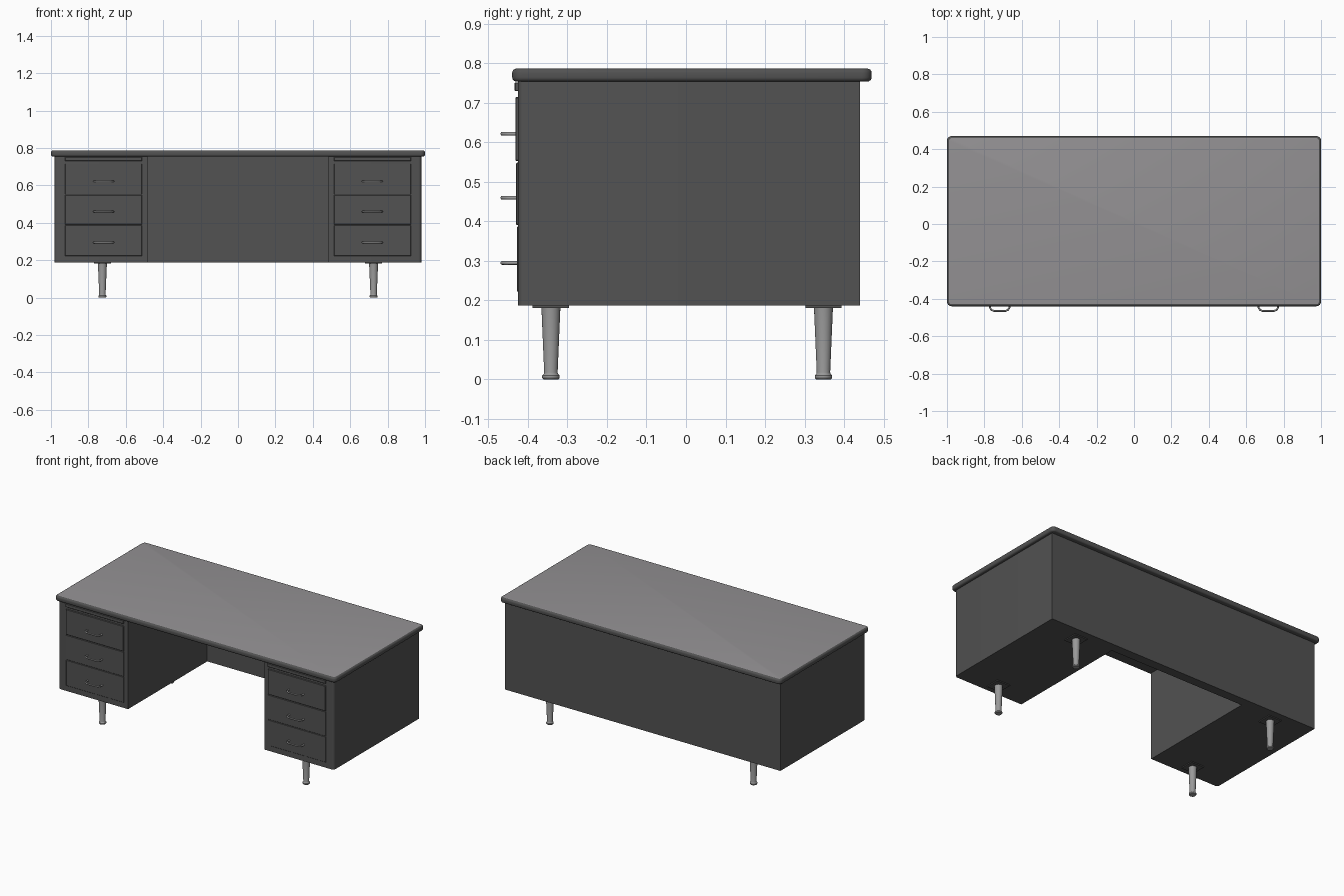
import bpy
import bmesh
import math

cube = bpy.data.objects.get("Cube")
if cube:
    bpy.data.objects.remove(cube, do_unlink=True)


def material(name, r, g, b):
    m = bpy.data.materials.new(name)
    m.use_nodes = True
    m.diffuse_color = (r, g, b, 1)
    m.node_tree.nodes["Principled BSDF"].inputs["Base Color"].default_value = (r, g, b, 1)
    return m


charcoal = material("charcoal steel", 0.085, 0.085, 0.085)
laminate = material("grey laminate", 0.30, 0.29, 0.30)
metal = material("brushed metal", 0.32, 0.32, 0.32)


def finish(name, bm, mats, smooth=False):
    bmesh.ops.recalc_face_normals(bm, faces=bm.faces[:])
    mesh = bpy.data.meshes.new(name)
    bm.to_mesh(mesh)
    bm.free()
    for m in mats:
        mesh.materials.append(m)
    ob = bpy.data.objects.new(name, mesh)
    bpy.context.collection.objects.link(ob)
    if smooth:
        bpy.ops.object.select_all(action="DESELECT")
        ob.select_set(True)
        bpy.context.view_layer.objects.active = ob
        bpy.ops.object.shade_smooth_by_angle(angle=math.radians(35))
    return ob


def prism(points, z0, z1):
    bm = bmesh.new()
    face = bm.faces.new([bm.verts.new((x, y, z0)) for x, y in points])
    out = bmesh.ops.extrude_face_region(bm, geom=[face])
    for v in out["geom"]:
        if isinstance(v, bmesh.types.BMVert):
            v.co.z = z1
    return bm


def rect(x0, x1, y0, y1):
    return [(x0, y0), (x1, y0), (x1, y1), (x0, y1)]


def round_edges(bm, test, radius, segments):
    edges = [e for e in bm.edges if test(e)]
    bmesh.ops.bevel(bm, geom=edges, offset=radius, segments=segments,
                    profile=0.5, affect="EDGES")


def upright(e):
    a, b = e.verts
    return abs(a.co.z - b.co.z) > 0.01


def box(name, x0, x1, y0, y1, z0, z1, mat, bevel=0):
    bm = prism(rect(x0, x1, y0, y1), z0, z1)
    if bevel:
        round_edges(bm, lambda e: True, bevel, 1)
    return finish(name, bm, [mat])


# Carcass: two pedestals joined by the back panel
W, KNEE, FRONT, BACK, PANEL = 0.98, 0.485, -0.425, 0.44, 0.38
BASE, UNDER, TOP = 0.187, 0.757, 0.787
outline = [(-W, FRONT), (-KNEE, FRONT), (-KNEE, PANEL), (KNEE, PANEL),
           (KNEE, FRONT), (W, FRONT), (W, BACK), (-W, BACK)]
bm = prism(outline, BASE, UNDER)
round_edges(bm, lambda e: upright(e) and all(
    abs(v.co.x) > 0.97 and v.co.y < 0 for v in e.verts), 0.015, 4)
finish("pedestals_and_back_panel", bm, [charcoal], True)

# Desktop: dark rounded rim with a light upper face
bm = prism(rect(-1, 1, -0.44, 0.47), UNDER - 0.003, TOP)
round_edges(bm, upright, 0.025, 6)
round_edges(bm, lambda e: not upright(e), 0.011, 4)
bm.normal_update()
for f in bm.faces:
    if f.normal.z > 0.95 and f.calc_area() > 1:
        f.material_index = 1
finish("desktop", bm, [charcoal, laminate], True)


def handle(name, x, z):
    curve = bpy.data.curves.new(name, "CURVE")
    curve.dimensions = "3D"
    curve.bevel_depth = 0.005
    curve.bevel_resolution = 2
    curve.use_fill_caps = True
    path = [(-0.052, 0), (-0.052, 0.022), (-0.045, 0.034), (-0.03, 0.04)]
    path += [(-px, d) for px, d in reversed(path)]
    spline = curve.splines.new("POLY")
    spline.points.add(len(path) - 1)
    for p, (px, d) in zip(spline.points, path):
        p.co = (x + px, FRONT - d, z, 1)
    curve.materials.append(metal)
    bpy.context.collection.objects.link(bpy.data.objects.new(name, curve))


def leg(name, x, y):
    # Tapered leg with a flared foot, turned from a profile
    profile = [(0, 0), (0.019, 0), (0.022, 0.004), (0.022, 0.010),
               (0.018, 0.014), (0.017, 0.018), (0.024, 0.182), (0, 0.182)]
    bm = bmesh.new()
    verts = [bm.verts.new((r, 0, z)) for r, z in profile]
    edges = [bm.edges.new(pair) for pair in zip(verts, verts[1:])]
    bmesh.ops.spin(bm, geom=verts + edges, cent=(0, 0, 0), axis=(0, 0, 1),
                   angle=math.tau, steps=24)
    bmesh.ops.remove_doubles(bm, verts=bm.verts[:], dist=0.0001)
    finish(name, bm, [metal], True).location = (x, y, 0)
    box(name + "_plate", x - 0.046, x + 0.046, y - 0.046, y + 0.046,
        0.181, BASE + 0.002, charcoal)


# Drawers, pull-out boards, handles and legs on both sides
drawers = [("upper", 0.553, 0.715, 0.007, 0.622),
           ("middle", 0.391, 0.549, 0.005, 0.46),
           ("lower", 0.222, 0.387, 0.003, 0.295)]
for side, s in (("left", 1), ("right", -1)):
    x0, x1 = sorted((s * 0.513, s * 0.925))
    for level, z0, z1, out, zh in drawers:
        box(f"{side}_{level}_drawer", x0, x1, FRONT - out, FRONT + 0.01,
            z0, z1, charcoal, 0.002)
        handle(f"{side}_{level}_handle", s * 0.718, zh)
    box(f"{side}_pull_out_board", x0, x1, FRONT - 0.009, FRONT + 0.01,
        0.73, 0.752, charcoal, 0.002)
    for end, y in (("front", -0.342), ("back", 0.348)):
        leg(f"{side}_{end}_leg", s * 0.725, y)
